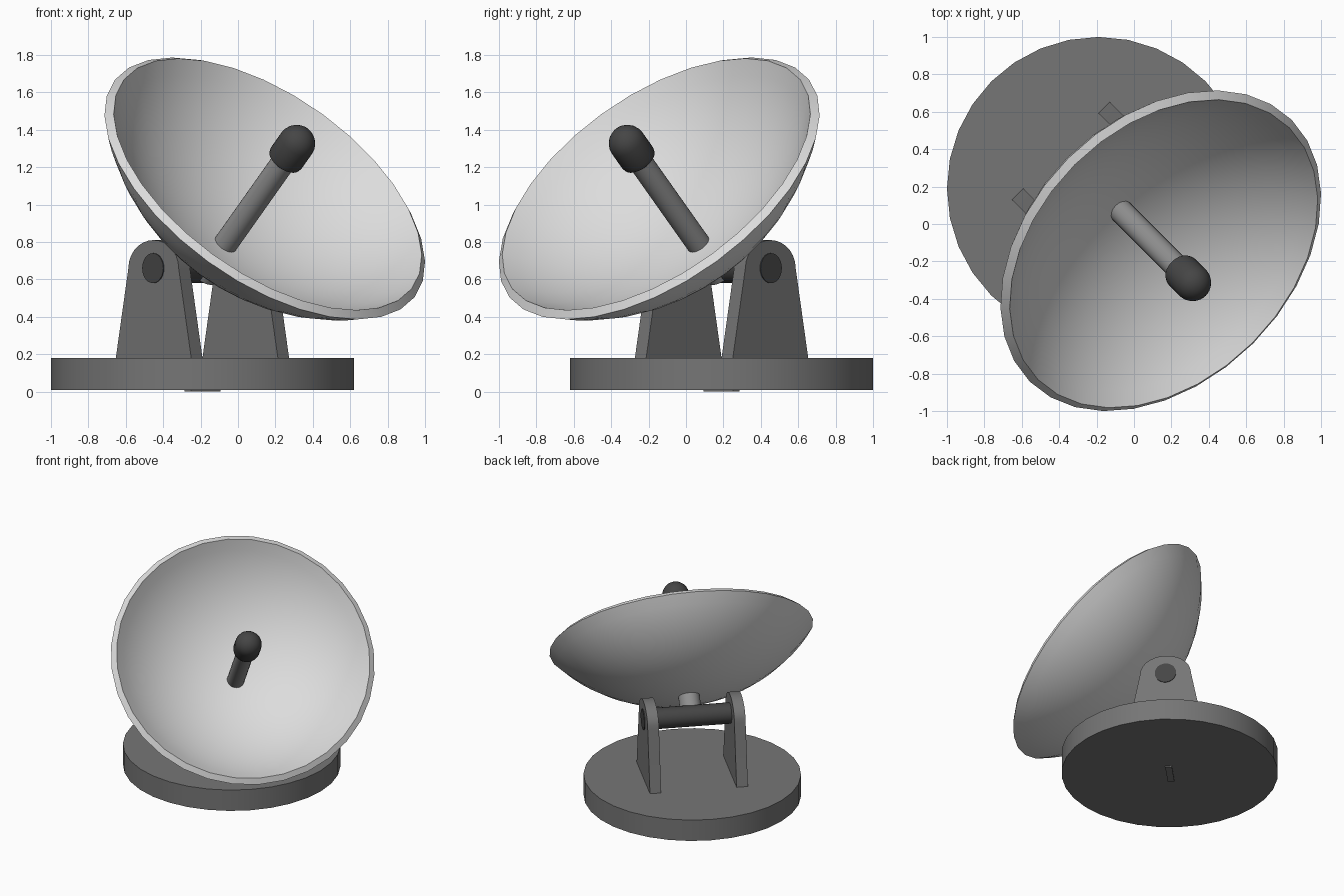
import bpy, bmesh, math
from mathutils import Matrix, Vector

cube = bpy.data.objects.get("Cube")
if cube:
    bpy.data.objects.remove(cube, do_unlink=True)


def material(name, value):
    m = bpy.data.materials.new(name)
    color = (value, value, value, 1)
    m.diffuse_color = color
    m.use_nodes = True
    bsdf = m.node_tree.nodes["Principled BSDF"]
    bsdf.inputs["Base Color"].default_value = color
    bsdf.inputs["Roughness"].default_value = 0.8
    return m


dish_grey = material("light grey", 0.72)
rod_grey = material("mid grey", 0.28)
base_grey = material("dark grey", 0.18)
black = material("near black", 0.06)

# Frames: the stand is turned 45 degrees, the dish is also tilted up 45 degrees
turn = Matrix.Rotation(math.radians(-45), 4, "Z")
stand = Matrix.Translation((-0.19, 0.19, 0)) @ turn
aim = Matrix.Translation((0.143, -0.143, 1.086)) @ turn @ Matrix.Rotation(math.radians(45), 4, "Y")


def finish(name, bm, mat, frame):
    bmesh.ops.remove_doubles(bm, verts=bm.verts, dist=1e-5)
    bmesh.ops.recalc_face_normals(bm, faces=bm.faces)
    mesh = bpy.data.meshes.new(name)
    bm.to_mesh(mesh)
    bm.free()
    mesh.materials.append(mat)
    ob = bpy.data.objects.new(name, mesh)
    ob.matrix_world = frame
    bpy.context.collection.objects.link(ob)
    bpy.ops.object.select_all(action="DESELECT")
    ob.select_set(True)
    bpy.context.view_layer.objects.active = ob
    bpy.ops.object.shade_smooth_by_angle(angle=math.radians(35))
    return ob


def lathe(name, profile, mat, frame, sides=32):
    """Spin (radius, height) points about the local z axis."""
    bm = bmesh.new()
    verts = [bm.verts.new((r, 0, z)) for r, z in profile]
    edges = [bm.edges.new(pair) for pair in zip(verts, verts[1:])]
    bmesh.ops.spin(bm, geom=verts + edges, cent=(0, 0, 0), axis=(0, 0, 1),
                   angle=math.tau, steps=sides, use_duplicate=False)
    return finish(name, bm, mat, frame)


def cylinder(name, radius, low, high, mat, frame, sides=32):
    return lathe(name, [(0, low), (radius, low), (radius, high), (0, high)], mat, frame, sides)


def slab(name, outline, direction, mat, frame):
    """Extrude a flat outline into a solid plate."""
    bm = bmesh.new()
    face = bm.faces.new([bm.verts.new(p) for p in outline])
    grown = bmesh.ops.extrude_face_region(bm, geom=[face], use_keep_orig=True)
    moved = [v for v in grown["geom"] if isinstance(v, bmesh.types.BMVert)]
    bmesh.ops.translate(bm, verts=moved, vec=Vector(direction))
    return finish(name, bm, mat, frame)


# Round base and the thin plate under it
cylinder("base", 0.81, 0.009, 0.18, base_grey, stand)
slab("underside_plate", [(-0.025, -0.11, 0), (0.025, -0.11, 0), (0.025, 0.11, 0), (-0.025, 0.11, 0)],
     (0, 0, 0.009), base_grey, stand)

# Two tapered brackets with rounded tops
arc = [(0.19 * math.cos(a), 0.66 + 0.15 * math.sin(a))
       for a in (math.pi * i / 14 for i in range(15))]
bracket = [(-0.287, 0.17), (0.287, 0.17)] + arc
for side, y in (("right", -0.37), ("left", 0.285)):
    slab(side + "_bracket", [(x, y, z) for x, z in bracket], (0, 0.085, 0), base_grey, stand)

# Axle through the brackets
pivot = stand @ Matrix.Translation((0, 0, 0.66)) @ Matrix.Rotation(math.radians(90), 4, "X")
cylinder("axle", 0.08, -0.376, 0.376, black, pivot, 24)

# Dish: spherical shell with a rim cut square to the surface
rim, depth, wall = 0.99, 0.47, 0.05
ball = (rim ** 2 + depth ** 2) / (2 * depth)
spread = math.asin(rim / ball)
steps = 12


def shell_arc(radius):
    return [(radius * math.sin(spread * i / steps),
             ball - depth - radius * math.cos(spread * i / steps)) for i in range(steps + 1)]


lathe("dish", shell_arc(ball) + shell_arc(ball - wall)[::-1], dish_grey, aim)

# Stem behind the dish and feed rod in front of it
cylinder("dish_stem", 0.08, -0.65, -0.44, rod_grey, aim, 24)
cylinder("feed_rod", 0.065, -0.45, 0.24, rod_grey, aim, 24)

# Rounded receiver at the end of the rod
dome = [(0.1 * math.cos(a), 0.34 + 0.1 * math.sin(a))
        for a in (math.pi / 2 * i / 6 for i in range(7))]
lathe("receiver", [(0, 0.2), (0.075, 0.2), (0.094, 0.212), (0.1, 0.235)] + dome, black, aim, 24)
